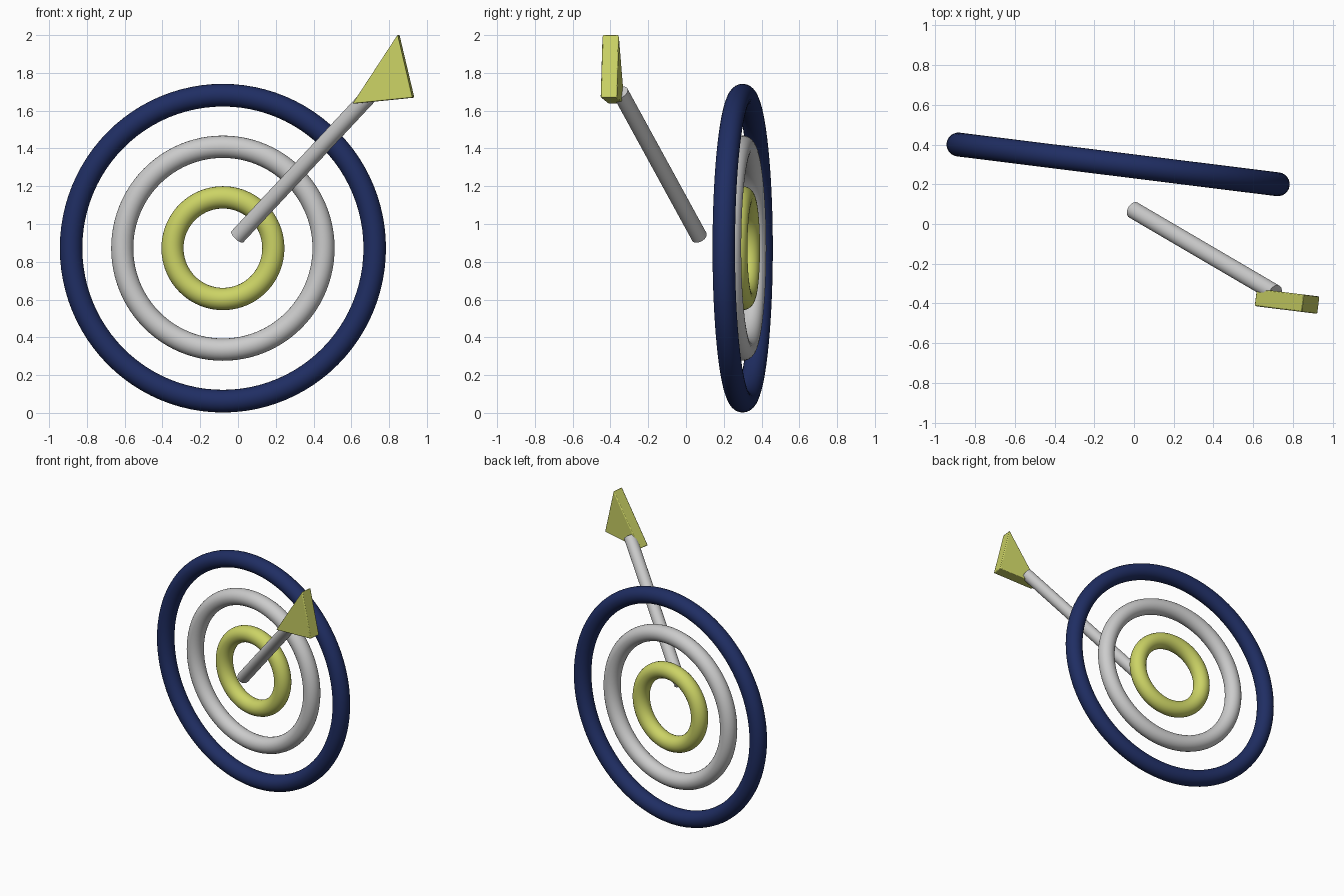
import bpy, bmesh, math
from mathutils import Vector, Matrix

if "Cube" in bpy.data.objects:
    bpy.data.objects.remove(bpy.data.objects["Cube"])

YAW = math.radians(-7.1)


def material(name, color):
    m = bpy.data.materials.new(name)
    m.diffuse_color = color
    m.use_nodes = True
    m.node_tree.nodes["Principled BSDF"].inputs["Base Color"].default_value = m.diffuse_color
    return m


navy = material("navy", (0.014, 0.027, 0.125, 1))
yellow = material("yellow", (0.60, 0.65, 0.13, 1))


def finish(obj, name, mat=None):
    obj.name = name
    if mat:
        obj.data.materials.append(mat)
    bpy.ops.object.select_all(action='DESELECT')
    obj.select_set(True)
    bpy.context.view_layer.objects.active = obj
    bpy.ops.object.shade_smooth_by_angle(angle=math.radians(35))


# Three concentric target rings, standing upright and turned slightly
def ring(name, major, minor, mat=None):
    bpy.ops.mesh.primitive_torus_add(
        major_radius=major, minor_radius=minor, major_segments=96, minor_segments=24,
        location=(-0.08, 0.30, 0.872), rotation=(math.pi / 2, 0, YAW))
    finish(bpy.context.object, name, mat)


ring("outer_ring", 0.81, 0.06, navy)
ring("middle_ring", 0.537, 0.059)
ring("inner_ring", 0.269, 0.059, yellow)

# Arrow shaft, pointing at the middle of the target
start = Vector((-0.003, 0.07, 0.933))
end = Vector((0.711, -0.348, 1.697))
axis = end - start
bpy.ops.mesh.primitive_cylinder_add(
    vertices=32, radius=0.043, depth=axis.length, location=(start + end) / 2,
    rotation=axis.to_track_quat('Z', 'Y').to_euler())
finish(bpy.context.object, "arrow_shaft")

# Triangular tail plate, parallel to the rings
pivot = Vector((0.77, -0.389, 1.77))
thickness = 0.088
profile = [(0.611, 1.637), (0.929, 1.669), (0.85, 2.002)]
bm = bmesh.new()
face = bm.faces.new([bm.verts.new(((x - pivot.x) / math.cos(YAW), -thickness / 2, z - pivot.z))
                     for x, z in profile])
extruded = bmesh.ops.extrude_face_region(bm, geom=[face])
bmesh.ops.translate(bm, vec=(0, thickness, 0),
                    verts=[g for g in extruded["geom"] if isinstance(g, bmesh.types.BMVert)])
bmesh.ops.recalc_face_normals(bm, faces=bm.faces)
mesh = bpy.data.meshes.new("arrow_tail")
bm.to_mesh(mesh)
bm.free()
tail = bpy.data.objects.new("arrow_tail", mesh)
bpy.context.collection.objects.link(tail)
tail.location = pivot
tail.rotation_euler = (0, 0, YAW)
finish(tail, "arrow_tail", yellow)
bevel = tail.modifiers.new("soft_edges", 'BEVEL')
bevel.width = 0.006
bevel.segments = 2
